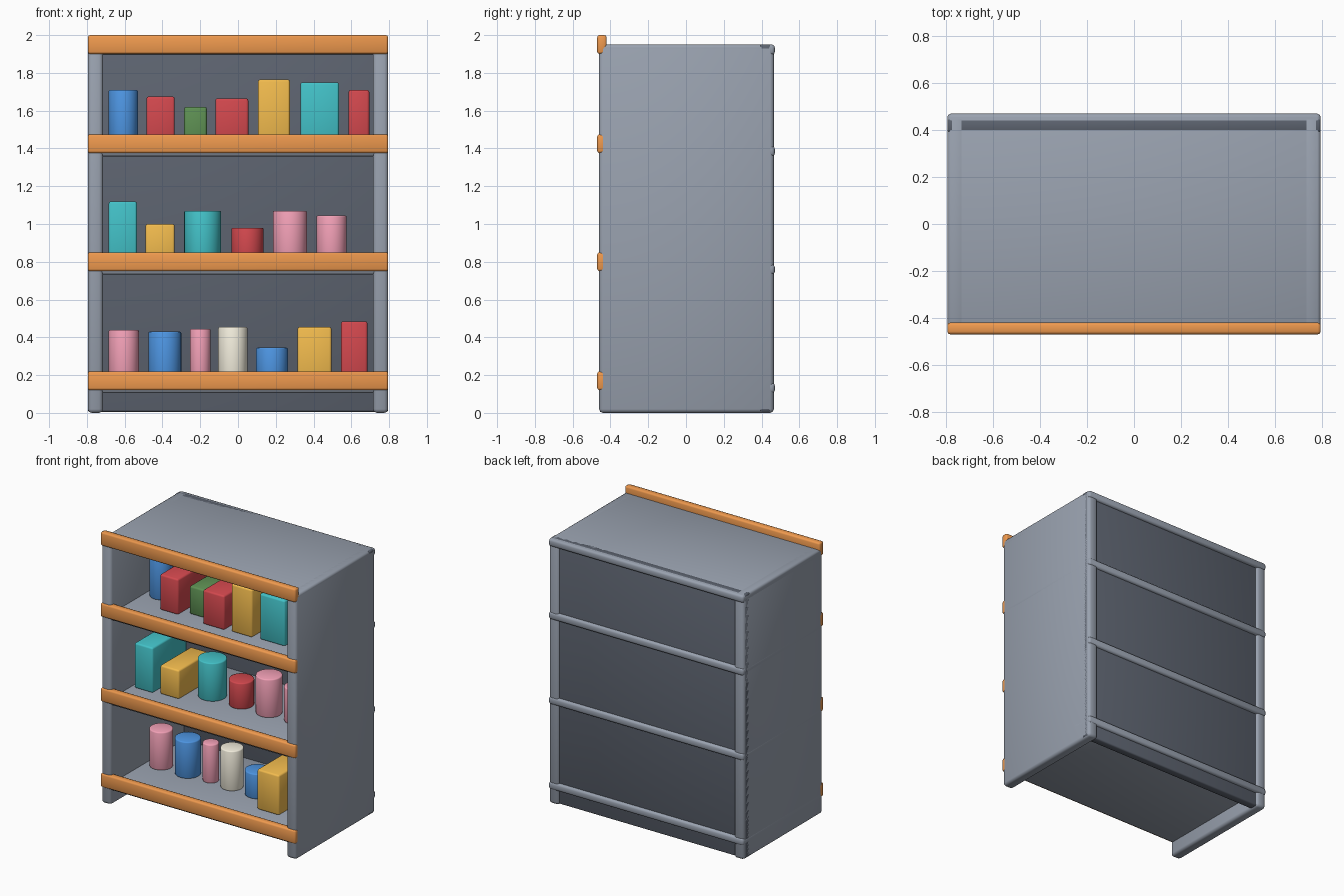
import bpy, math

if "Cube" in bpy.data.objects:
    bpy.data.objects.remove(bpy.data.objects["Cube"])

COLORS = {
    "slate": (0.11, 0.127, 0.162), "grey": (0.32, 0.36, 0.43), "orange": (0.86, 0.32, 0.076),
    "blue": (0.076, 0.305, 0.77), "red": (0.65, 0.065, 0.076), "green": (0.112, 0.28, 0.087),
    "yellow": (0.89, 0.5, 0.076), "teal": (0.056, 0.54, 0.58), "pink": (0.9, 0.356, 0.475),
    "cream": (0.9, 0.86, 0.73),
}
mats = {}
for key, rgb in COLORS.items():
    mats[key] = bpy.data.materials.new(key)
    mats[key].diffuse_color = (*rgb, 1)


def finish(ob, name, color, bevel):
    ob.name = name
    ob.data.materials.append(mats[color])
    bpy.ops.object.transform_apply(location=False, rotation=False, scale=True)
    mod = ob.modifiers.new("soft_edges", "BEVEL")
    mod.width = bevel
    mod.segments = 2
    mod.limit_method = "ANGLE"
    mod.angle_limit = math.radians(40)
    bpy.ops.object.shade_smooth()
    return ob


def box(name, x, y, z, color, bevel):
    bpy.ops.mesh.primitive_cube_add(size=1, location=[(a + b) / 2 for a, b in (x, y, z)])
    ob = bpy.context.object
    ob.scale = [b - a for a, b in (x, y, z)]
    return finish(ob, name, color, bevel)


def can(name, x, y, z, color):
    bpy.ops.mesh.primitive_cylinder_add(
        vertices=32, radius=(x[1] - x[0]) / 2, depth=z[1] - z[0],
        location=(sum(x) / 2, y, sum(z) / 2))
    return finish(bpy.context.object, name, color, 0.008)


# Cabinet shell: two side panels and a back panel
for side, x in (("left", (-0.795, -0.715)), ("right", (0.715, 0.795))):
    box(side + "_side_panel", x, (-0.46, 0.465), (0, 1.95), "grey", 0.02)
box("back_panel", (-0.795, 0.795), (0.39, 0.45), (0.006, 1.95), "slate", 0.01)

# Shelves with orange front strips
SHELF_TOPS = (0.16, 0.787, 1.413, 1.95)
STRIP_TOPS = (0.22, 0.85, 1.475, 2.0)
for i, (top, strip) in enumerate(zip(SHELF_TOPS, STRIP_TOPS), 1):
    box(f"shelf_{i}", (-0.795, 0.795), (-0.45, 0.47), (top - 0.055, top), "grey", 0.015)
    box(f"front_strip_{i}", (-0.795, 0.795), (-0.47, -0.42), (strip - 0.1, strip), "orange", 0.012)

# Goods per shelf: (color, x min, x max, top z, half depth of a box or 0 for a can)
ROWS = (
    (("pink", -0.685, -0.525, 0.44, 0), ("blue", -0.475, -0.3, 0.43, 0),
     ("pink", -0.255, -0.145, 0.445, 0), ("cream", -0.105, 0.05, 0.455, 0),
     ("blue", 0.095, 0.265, 0.345, 0), ("yellow", 0.315, 0.495, 0.455, 0.2),
     ("red", 0.545, 0.685, 0.485, 0.17)),
    (("teal", -0.685, -0.535, 1.12, 0.2), ("yellow", -0.49, -0.335, 1.0, 0.18),
     ("teal", -0.285, -0.09, 1.07, 0), ("red", -0.035, 0.135, 0.98, 0),
     ("pink", 0.185, 0.365, 1.07, 0), ("pink", 0.415, 0.575, 1.045, 0)),
    (("blue", -0.685, -0.53, 1.71, 0), ("red", -0.485, -0.335, 1.675, 0.19),
     ("green", -0.285, -0.165, 1.62, 0.13), ("red", -0.12, 0.055, 1.665, 0.21),
     ("yellow", 0.105, 0.275, 1.765, 0.2), ("teal", 0.33, 0.535, 1.75, 0.19),
     ("red", 0.585, 0.695, 1.71, 0.15)),
)
ITEM_Y = -0.03
for base, row in zip(SHELF_TOPS, ROWS):
    for color, x0, x1, top, half in row:
        if half:
            box(color + "_carton", (x0, x1), (ITEM_Y - half, ITEM_Y + half), (base, top), color, 0.012)
        else:
            can(color + "_can", (x0, x1), ITEM_Y, (base, top), color)

for m in bpy.data.materials:
    if m.users and not m.is_grease_pencil:
        m.use_nodes = True
        m.node_tree.nodes["Principled BSDF"].inputs["Base Color"].default_value = m.diffuse_color
